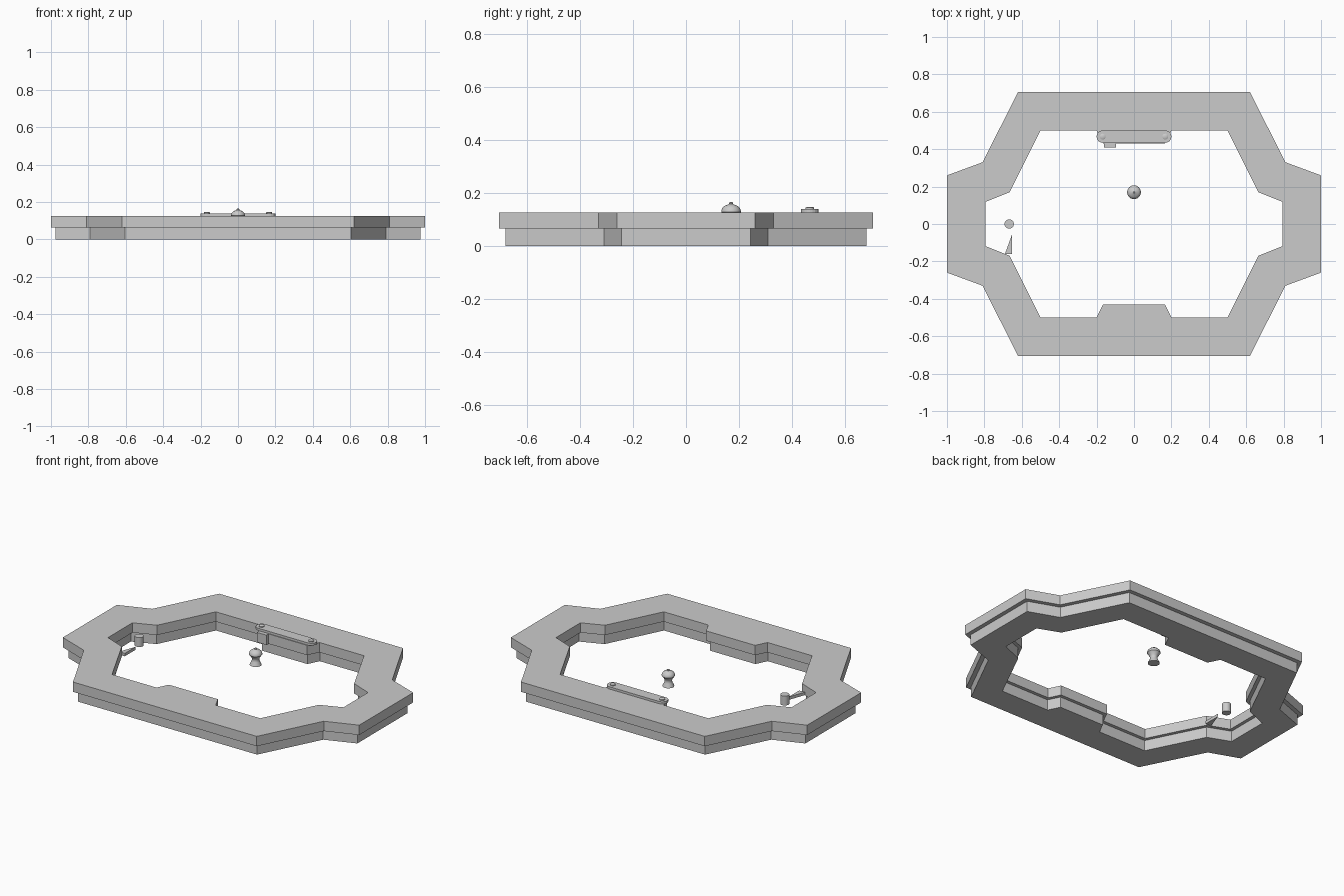
import bpy, bmesh, math
from mathutils import Vector

if "Cube" in bpy.data.objects:
    bpy.data.objects.remove(bpy.data.objects["Cube"])


def finish(name, bm):
    bmesh.ops.remove_doubles(bm, verts=bm.verts, dist=1e-5)
    bmesh.ops.recalc_face_normals(bm, faces=bm.faces)
    me = bpy.data.meshes.new(name)
    bm.to_mesh(me)
    bm.free()
    ob = bpy.data.objects.new(name, me)
    bpy.context.collection.objects.link(ob)
    return ob


def full_loop(quarter):
    """Mirror a quarter outline (y axis to x axis) into a closed loop."""
    half = quarter + [(x, -y) for x, y in reversed(quarter)]
    return half + [(-x, y) for x, y in reversed(half)]


def offset(pts, d):
    """Mitred offset of a clockwise loop; positive d shrinks it."""
    out, n = [], len(pts)
    for i in range(n):
        a, b, c = (Vector(pts[(i + k) % n]) for k in (-1, 0, 1))
        d1, d2 = (b - a).normalized(), (c - b).normalized()
        n1, n2 = Vector((d1.y, -d1.x)), Vector((d2.y, -d2.x))
        out.append(tuple(b + (n1 + n2) * d / (1 + n1.dot(n2))))
    return out


def slab(name, loops, z0, z1):
    """Fill one or more outlines (holes allowed) and extrude upward."""
    bm = bmesh.new()
    edges = []
    for loop in loops:
        vs = [bm.verts.new((x, y, z0)) for x, y in loop]
        edges += [bm.edges.new((vs[i - 1], vs[i])) for i in range(len(vs))]
    bmesh.ops.triangle_fill(bm, edges=edges, use_beauty=True, use_dissolve=False,
                            normal=(0, 0, 1))
    ext = bmesh.ops.extrude_face_region(bm, geom=bm.faces[:], use_keep_orig=True)
    top = [g for g in ext['geom'] if isinstance(g, bmesh.types.BMVert)]
    bmesh.ops.translate(bm, verts=top, vec=(0, 0, z1 - z0))
    return finish(name, bm)


def lathe(name, profile, x, y, n=24):
    bm = bmesh.new()
    rings = [[bm.verts.new((x + r * math.cos(2 * math.pi * i / n),
                            y + r * math.sin(2 * math.pi * i / n), z))
              for i in range(n)] for r, z in profile]
    for a, b in zip(rings, rings[1:]):
        for i in range(n):
            bm.faces.new((a[i - 1], a[i], b[i], b[i - 1]))
    bm.faces.new(rings[0])
    bm.faces.new(rings[-1])
    ob = finish(name, bm)
    bpy.context.view_layer.objects.active = ob
    ob.select_set(True)
    bpy.ops.object.shade_smooth_by_angle(angle=math.radians(35))
    ob.select_set(False)
    return ob


def rect(x0, x1, y0, y1):
    return [(x0, y0), (x0, y1), (x1, y1), (x1, y0)]


# Two-layer frame, the lower layer narrower on both sides
outer = full_loop([(.62, .705), (.81, .33), (1, .26)])
inner = full_loop([(.165, .43), (.2, .5), (.5, .5), (.665, .17), (.795, .118)])
slab("upper_frame", [outer, inner], .065, .125)
slab("lower_frame", [offset(outer, .025), offset(inner, -.02)], 0, .065)

# Rounded link bar with two pins, lying on the rear bump
cx, cy, r = .167, .467, .033
bar = [(s * (cx + r * math.sin(t)), cy + s * r * math.cos(t))
       for s in (1, -1) for t in [math.pi * i / 10 for i in range(11)]]
slab("link_bar", [bar], .125, .139)
for side, s in (("left", -1), ("right", 1)):
    lathe("bar_pin_" + side, [(.016, .137), (.016, .144), (.011, .147)], s * cx, cy, 16)

# Small tab in front of the rear bump
slab("rear_tab", [rect(-.16, -.095, .41, .435)], .065, .125)

# Domed centre knob with a waisted stem
lathe("centre_knob", [(.033, .063), (.031, .07), (.023, .085), (.02, .096), (.023, .108),
                      (.033, .122), (.037, .127), (.037, .132), (.033, .143), (.024, .151),
                      (.011, .156), (.008, .158), (.008, .162), (.004, .165)], 0, .17)

# Side peg and wedge-shaped pointer
lathe("side_peg", [(.025, .068), (.025, .125)], -.667, 0)
slab("pointer", [[(-.652, -.055), (-.652, -.16), (-.69, -.16)]], .065, .083)
